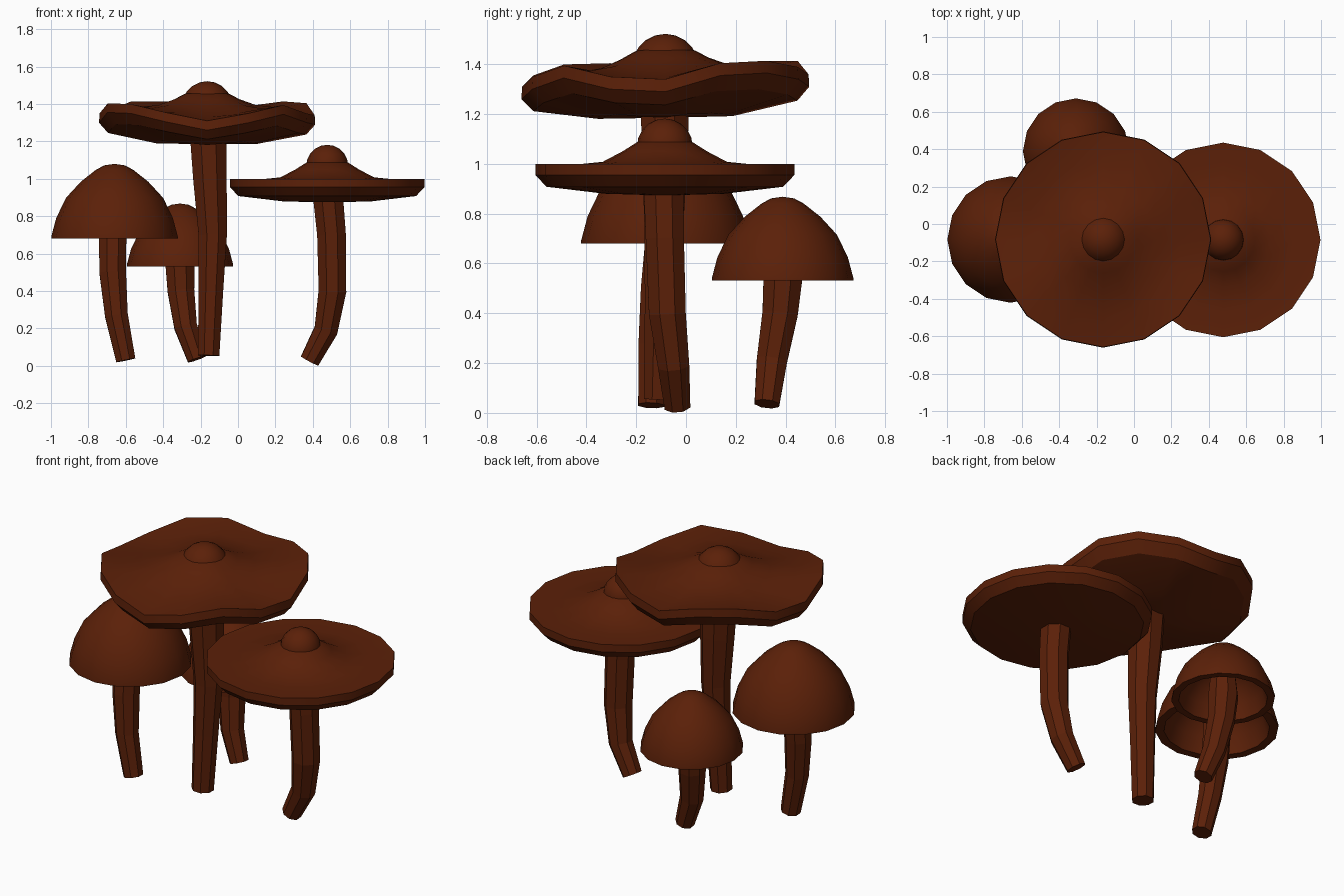
import bpy, bmesh, math
from mathutils import Vector

if "Cube" in bpy.data.objects:
    bpy.data.objects.remove(bpy.data.objects["Cube"])

brown = bpy.data.materials.new("dark brown")
brown.diffuse_color = (0.105, 0.0145, 0.0025, 1)
brown.use_nodes = True
brown.node_tree.nodes["Principled BSDF"].inputs["Base Color"].default_value = brown.diffuse_color


def finish(name, bm, smooth):
    bmesh.ops.recalc_face_normals(bm, faces=bm.faces)
    me = bpy.data.meshes.new(name)
    bm.to_mesh(me)
    bm.free()
    me.materials.append(brown)
    ob = bpy.data.objects.new(name, me)
    bpy.context.collection.objects.link(ob)
    if smooth:
        bpy.ops.object.select_all(action='DESELECT')
        ob.select_set(True)
        bpy.context.view_layer.objects.active = ob
        bpy.ops.object.shade_smooth_by_angle(angle=math.radians(32))
    return ob


def skin(bm, rings):
    for a, b in zip(rings, rings[1:]):
        n = max(len(a), len(b))
        for i in range(n):
            j = (i + 1) % n
            if len(a) == 1:
                bm.faces.new((a[0], b[i], b[j]))
            elif len(b) == 1:
                bm.faces.new((a[i], a[j], b[0]))
            else:
                bm.faces.new((a[i], a[j], b[j], b[i]))


# cap: profile (radius, z) turned round an axis, with an optional rim wave
def cap(name, x, y, profile, wave=None, sides=16):
    bm = bmesh.new()
    R = max(r for r, z in profile)
    rings = []
    for r, z in profile:
        ring = []
        for i in range(sides if r > 0 else 1):
            t = 2 * math.pi * i / sides
            dz = wave[i] * (r / R) ** 2 if wave else 0
            ring.append(bm.verts.new((x + r * math.cos(t), y + r * math.sin(t), z + dz)))
        rings.append(ring)
    skin(bm, rings)
    return finish(name, bm, True)


# stem: eight-sided tube along points (x, y, z, radius)
def stem(name, pts, sides=8):
    bm = bmesh.new()
    P = [Vector(p[:3]) for p in pts]
    rings = []
    for k, p in enumerate(P):
        d = (P[min(k + 1, len(P) - 1)] - P[max(k - 1, 0)]).normalized()
        v = d.cross(Vector((1, 0, 0))).normalized()
        u = v.cross(d)
        rings.append([bm.verts.new(p + pts[k][3] * (
            u * math.cos(2 * math.pi * (i + .5) / sides) +
            v * math.sin(2 * math.pi * (i + .5) / sides))) for i in range(sides)])
    skin(bm, rings)
    bm.faces.new(rings[0])
    bm.faces.new(rings[-1])
    return finish(name, bm, False)


# knob on top of a flat cap
def knob(name, x, y, z, r):
    bm = bmesh.new()
    bmesh.ops.create_uvsphere(bm, u_segments=16, v_segments=10, radius=r)
    bmesh.ops.translate(bm, verts=bm.verts, vec=(x, y, z))
    return finish(name, bm, True)


# hollow bell caps, height measured from the rim
bell = [(0, .40), (.055, .392), (.10, .368), (.18, .305), (.26, .218), (.312, .11),
        (.338, .012), (.338, 0), (.29, 0), (.265, .10), (.21, .19), (.12, .265), (0, .29)]
for name, x, y, z, s in (("left_bell_cap", -.66, -.083, .68, 1),
                         ("back_bell_cap", -.31, .388, .532, .84)):
    cap(name, x, y, [(r * s, z + h * s) for r, h in bell])

# flat cap
cap("right_flat_cap", .477, -.085,
    [(0, 1.10), (.11, 1.088), (.17, 1.05), (.25, 1.008), (.38, .995), (.52, 1.0),
     (.52, .955), (.475, .908), (.24, .88), (0, .873)])
knob("right_cap_knob", .477, -.085, 1.07, .112)

# tall wavy cap: rim height offsets anticlockwise from +x
rim = [.02, .085, .095, .07, .04, .095, .095, .04, .03, .085, .08, .035, -.01, .03, .075, .03]
cap("tall_wavy_cap", -.165, -.083,
    [(0, 1.47), (.12, 1.453), (.18, 1.42), (.28, 1.375), (.42, 1.335), (.575, 1.32),
     (.578, 1.27), (.53, 1.22), (.27, 1.183), (0, 1.185)], rim)
knob("tall_cap_knob", -.165, -.083, 1.388, .134)

# stems
stem("left_stem", [(-.60, -.14, .03, .056), (-.65, -.13, .27, .066),
                   (-.67, -.11, .5, .077), (-.67, -.09, .7, .079), (-.66, -.085, .98, .06)])
stem("back_stem", [(-.22, .325, .036, .054), (-.28, .345, .21, .066),
                   (-.305, .378, .4, .077), (-.31, .39, .55, .085), (-.31, .388, .78, .06)])
stem("tall_stem", [(-.157, -.112, .055, .062), (-.145, -.10, .4, .071),
                   (-.135, -.09, .7, .082), (-.15, -.085, 1.0, .097), (-.16, -.085, 1.25, .106)])
stem("right_stem", [(.383, -.035, .027, .056), (.47, -.05, .19, .068),
                    (.505, -.075, .40, .08), (.50, -.085, .7, .083), (.48, -.09, .92, .087)])
